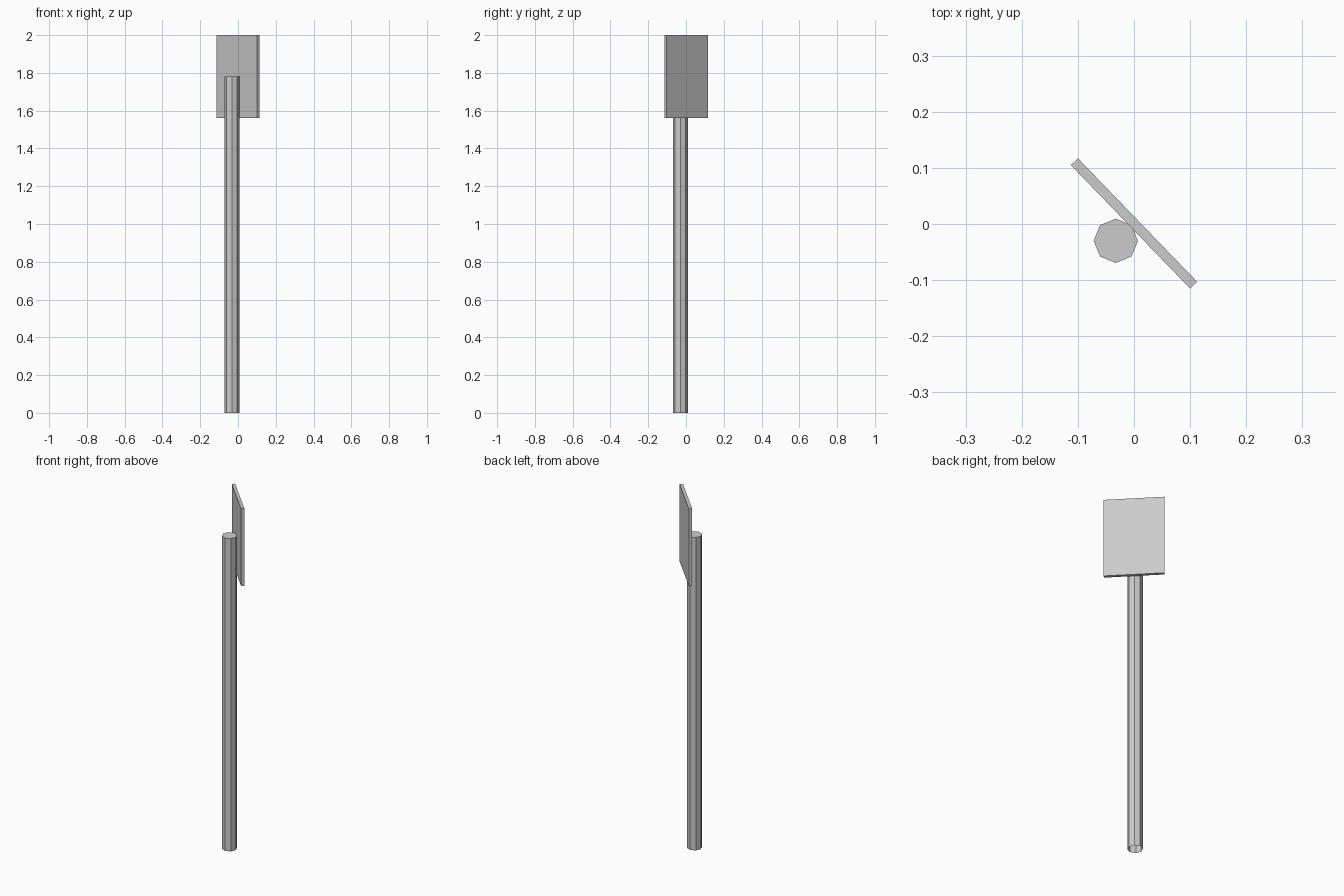
import bpy, bmesh, math
from mathutils import Matrix, Vector

if "Cube" in bpy.data.objects:
    bpy.data.objects.remove(bpy.data.objects["Cube"])


def make_object(name, bm):
    mesh = bpy.data.meshes.new(name)
    bm.to_mesh(mesh)
    bm.free()
    obj = bpy.data.objects.new(name, mesh)
    bpy.context.collection.objects.link(obj)
    return obj


# Eight-sided post, capped on top and open at the ground
POST_HEIGHT = 1.78
bm = bmesh.new()
bmesh.ops.create_cone(bm, cap_ends=True, segments=8, radius1=0.0395,
                      radius2=0.0395, depth=POST_HEIGHT)
bottom = [f for f in bm.faces if f.normal.z < -0.9]
bmesh.ops.delete(bm, geom=bottom, context='FACES_ONLY')
post = make_object("post", bm)
post.location = (-0.0325, -0.03, POST_HEIGHT / 2)

# Thin sign panel, turned diagonally against the post
bm = bmesh.new()
bmesh.ops.create_cube(bm, size=1)
bmesh.ops.scale(bm, vec=Vector((0.306, 0.0175, 0.44)), verts=bm.verts)
panel = make_object("sign_panel", bm)
panel.location = (0, 0.001, 1.78)
panel.rotation_euler.z = math.radians(-46)
